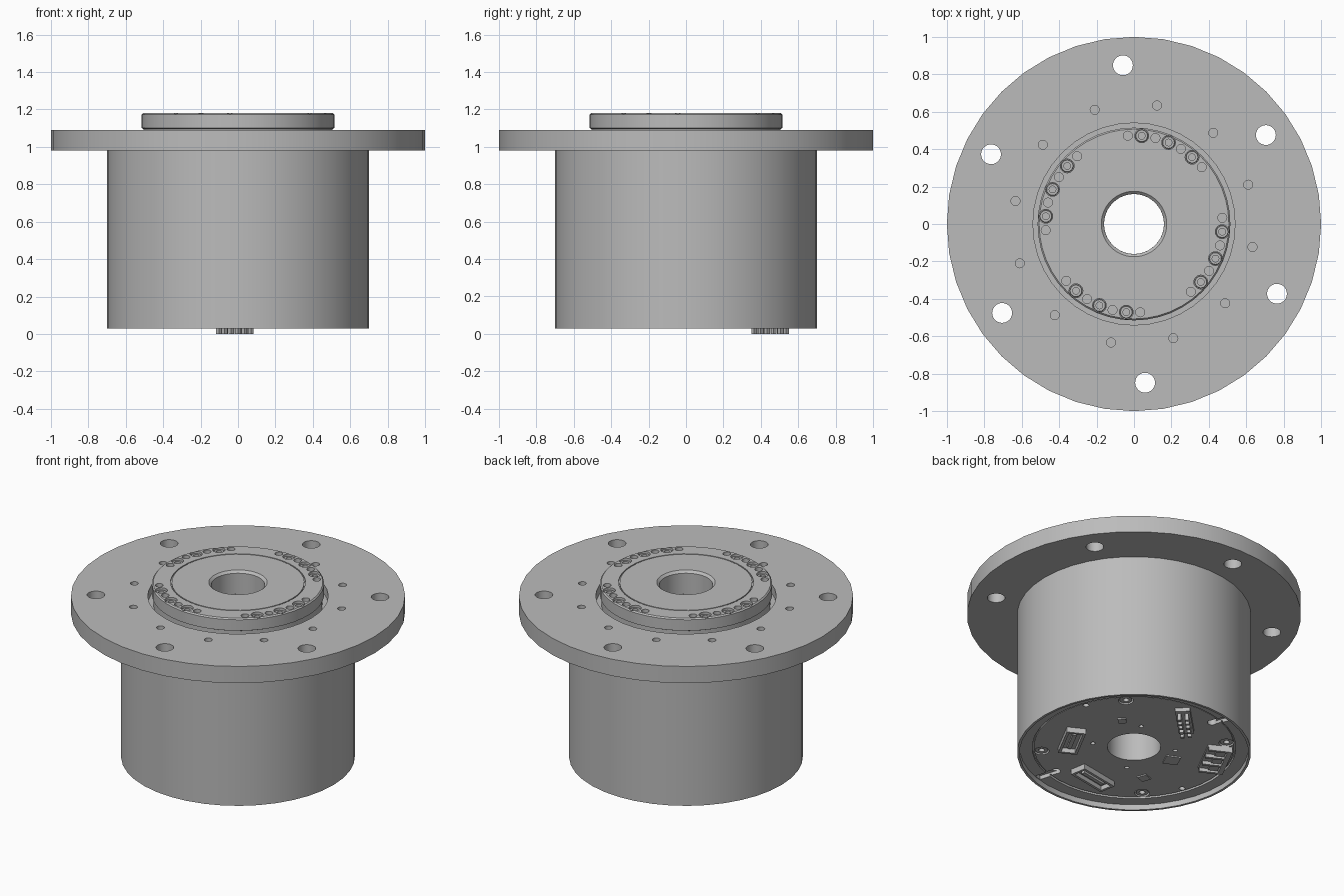
import bpy, bmesh
from math import radians, sin, cos, pi
from mathutils import Matrix, Vector

if "Cube" in bpy.data.objects:
    bpy.data.objects.remove(bpy.data.objects["Cube"])

metal = bpy.data.materials.new("plain_grey_metal")
metal.use_nodes = True
grey = (0.5, 0.5, 0.5, 1)
metal.diffuse_color = grey
metal.node_tree.nodes["Principled BSDF"].inputs["Base Color"].default_value = grey


def polar(radius, degrees, z=0):
    a = radians(degrees)
    return Vector((radius * cos(a), radius * sin(a), z))


def finish(bm, name):
    bmesh.ops.recalc_face_normals(bm, faces=bm.faces)
    mesh = bpy.data.meshes.new(name)
    bm.to_mesh(mesh)
    bm.free()
    mesh.materials.append(metal)
    obj = bpy.data.objects.new(name, mesh)
    bpy.context.collection.objects.link(obj)
    return obj


def lathe(bm, profile, sides, centre=(0, 0, 0)):
    """Revolve a closed (radius, z) outline around a vertical axis."""
    rings = [[bm.verts.new(polar(r, 360 * i / sides, z) + Vector(centre)) for r, z in profile]
             for i in range(sides)]
    n = len(profile)
    for i, ring in enumerate(rings):
        nxt = rings[(i + 1) % sides]
        for j in range(n):
            k = (j + 1) % n
            bm.faces.new((ring[j], nxt[j], nxt[k], ring[k]))


def add_cylinder(bm, radius, pos, z0, z1, sides=20):
    place = Matrix.Translation((pos.x, pos.y, (z0 + z1) / 2))
    bmesh.ops.create_cone(bm, cap_ends=True, segments=sides, radius1=radius, radius2=radius,
                          depth=z1 - z0, matrix=place)


def add_box(bm, frame, centre, size):
    place = frame @ Matrix.Translation(centre) @ Matrix.Diagonal((*size, 1))
    bmesh.ops.create_cube(bm, size=1, matrix=place)


def cut(target, bm):
    tool = finish(bm, "cutter")
    tool.hide_render = True
    mod = target.modifiers.new("cut", "BOOLEAN")
    mod.operation = "DIFFERENCE"
    mod.solver = "EXACT"
    mod.object = tool
    bpy.context.view_layer.objects.active = target
    bpy.ops.object.modifier_apply(modifier=mod.name)
    bpy.data.objects.remove(tool)


def smooth(obj):
    bpy.ops.object.select_all(action="DESELECT")
    obj.select_set(True)
    bpy.context.view_layer.objects.active = obj
    bpy.ops.object.shade_smooth_by_angle(angle=radians(30))


BORE = 0.16
BOARD = 0.07

# Housing: drum, flange, recessed underside and the gap around the rotor
bm = bmesh.new()
lathe(bm, [(BORE, BOARD), (0.6, BOARD), (0.6, 0.08), (0.61, 0.08), (0.61, 0.065), (0.685, 0.065),
           (0.685, 0.03), (0.7, 0.03), (0.7, 0.98), (1, 0.98), (1, 1.09),
           (0.54, 1.09), (0.54, 1.03), (BORE, 1.03)], 40)
housing = finish(bm, "housing")

# Flange holes: six through holes and twelve tapped holes
bm = bmesh.new()
for i in range(6):
    add_cylinder(bm, 0.053, polar(0.85, 94 + 60 * i), 0.9, 1.2, 28)
for i in range(12):
    add_cylinder(bm, 0.024, polar(0.645, 19 + 30 * i), 1.02, 1.2)
# Underside pockets for the cover screws and small pin holes
for i in range(4):
    add_cylinder(bm, 0.045, polar(0.555, 45 + 90 * i), 0, 0.11)
for angle in (20, 200):
    add_cylinder(bm, 0.018, polar(0.575, angle), 0, 0.11)
for angle in (60, 150, 240, 330):
    add_cylinder(bm, 0.014, polar(0.25, angle), 0, 0.1)
cut(housing, bm)

# Two keyed slots in the underside, each with a round inner end
bm = bmesh.new()
for angle in (108, 288):
    add_box(bm, Matrix.Rotation(radians(angle), 4, "Z"), (0.615, 0, 0.045), (0.13, 0.05, 0.09))
cut(housing, bm)
bm = bmesh.new()
for angle in (108, 288):
    add_cylinder(bm, 0.028, polar(0.55, angle), 0, 0.12)
cut(housing, bm)
smooth(housing)

# Rotor: turned disc with a thin face groove and chamfered bore
bm = bmesh.new()
lathe(bm, [(BORE, 1.03), (0.505, 1.03), (0.505, 1.095), (0.515, 1.1), (0.515, 1.172), (0.507, 1.18),
           (0.404, 1.18), (0.404, 1.172), (0.397, 1.172), (0.397, 1.18), (0.175, 1.18),
           (BORE, 1.165)], 48)
rotor = finish(bm, "rotor")

# Rotor holes: four arcs of alternating tapped holes and screw seats
bm = bmesh.new()
screws = bmesh.new()
for arc in range(4):
    for i in range(7):
        pos = polar(0.473, 94 + 90 * arc - 9 * i)
        if i % 2:
            add_cylinder(bm, 0.037, pos, 1.14, 1.25)
            lathe(screws, [(0.018, 1.135), (0.034, 1.135), (0.034, 1.165), (0.031, 1.168),
                           (0.018, 1.168)], 16, pos)
            add_cylinder(screws, 0.018, pos, 1.135, 1.145, 16)
        else:
            add_cylinder(bm, 0.024, pos, 1.12, 1.25)
cut(rotor, bm)
smooth(rotor)
smooth(finish(screws, "rotor_screws"))

# Cover screws sunk in the underside
bm = bmesh.new()
for i in range(4):
    pos = polar(0.555, 45 + 90 * i)
    lathe(bm, [(0.018, 0.11), (0.038, 0.11), (0.038, 0.075), (0.018, 0.075)], 16, pos)
smooth(finish(bm, "cover_screws"))


def frame_at(x, y, degrees):
    return Matrix.Translation((x, y, 0)) @ Matrix.Rotation(radians(degrees), 4, "Z")


# Pin header: low base with two rows of pins
bm = bmesh.new()
frame = frame_at(-0.017, 0.45, 45)
add_box(bm, frame, (0, 0, 0.06), (0.27, 0.09, 0.03))
for i in range(5):
    for side in (-1, 1):
        add_box(bm, frame, (0.05 * (i - 2), 0.022 * side, 0.025), (0.02, 0.022, 0.05))
finish(bm, "pin_header")

# Power connector: three open cells with a stepped lip
bm = bmesh.new()
frame = frame_at(-0.45, 0.22, 63)
add_box(bm, frame, (0, 0.06, 0.055), (0.27, 0.03, 0.045))
add_box(bm, frame, (0, -0.01, 0.065), (0.27, 0.13, 0.02))
for i in range(4):
    add_box(bm, frame, (0.086 * (i - 1.5), 0, 0.055), (0.018, 0.14, 0.045))
for i in range(3):
    add_box(bm, frame, (0.086 * (i - 1), 0.01, 0.055), (0.05, 0.06, 0.03))
finish(bm, "power_connector")


# Signal sockets: shallow trays with walls and a tongue
def socket(name, x, y, degrees, length, width):
    bm = bmesh.new()
    frame = frame_at(x, y, degrees)
    add_box(bm, frame, (0, 0, 0.07), (length, width, 0.012))
    for side in (-1, 1):
        add_box(bm, frame, (0, side * width / 2, 0.055), (length, 0.016, 0.04))
        add_box(bm, frame, (side * length / 2, 0, 0.055), (0.016, width + 0.016, 0.04))
    add_box(bm, frame, (0, 0, 0.06), (length * 0.7, width * 0.25, 0.03))
    finish(bm, name)


socket("left_signal_socket", 0.35, -0.16, 62, 0.24, 0.1)
socket("front_signal_socket", -0.03, -0.42, 10, 0.26, 0.09)

# Small chips on the board
bm = bmesh.new()
for x, y, angle, size in ((-0.27, 0.03, 65, 0.09), (0.26, 0.2, 45, 0.05), (-0.28, -0.24, 20, 0.06)):
    add_box(bm, frame_at(x, y, angle), (0, 0, 0.068), (size, size, 0.012))
finish(bm, "board_chips")
